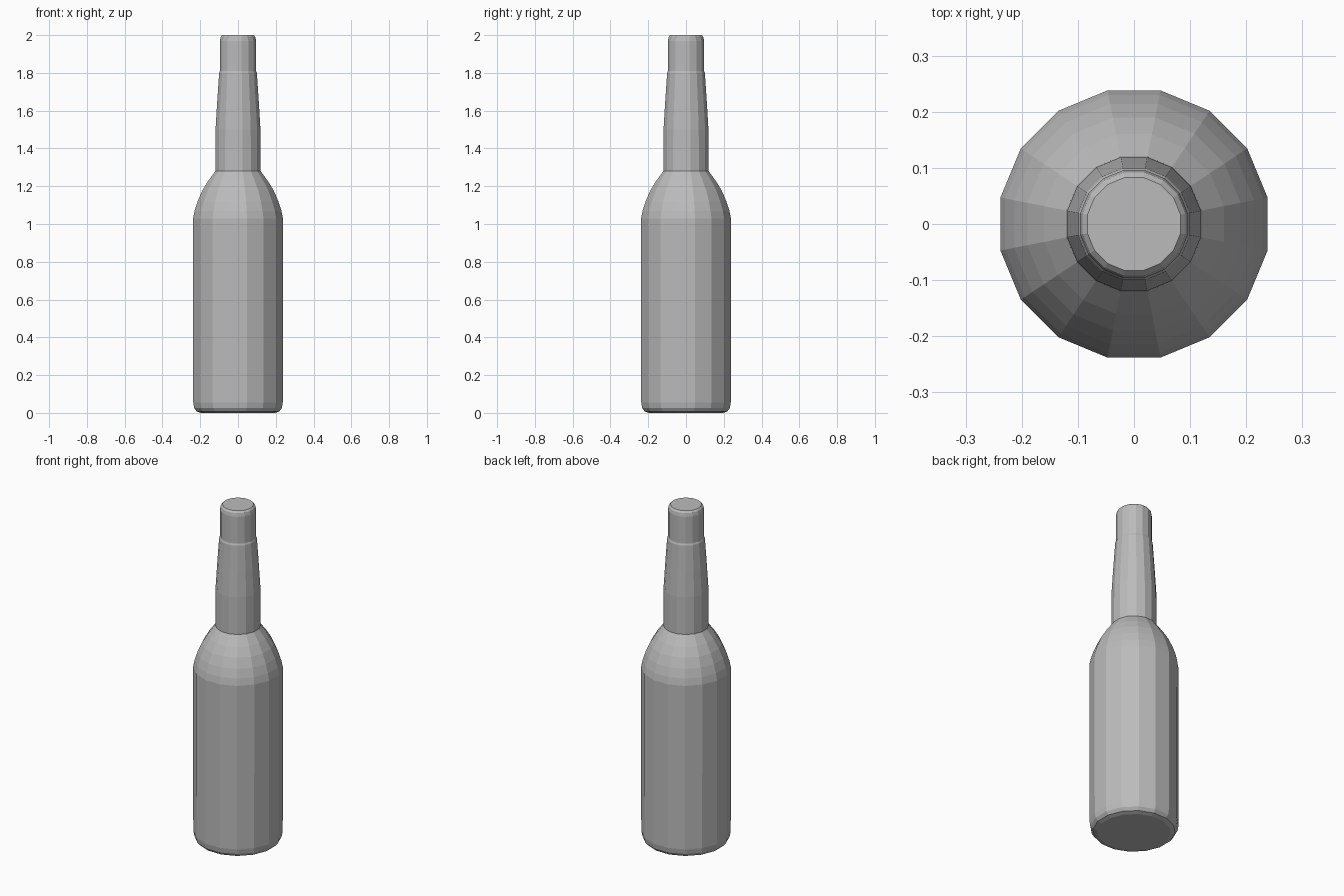
import bpy, bmesh, math

cube = bpy.data.objects.get("Cube")
if cube:
    bpy.data.objects.remove(cube)

SIDES = 16

# Single grey material
grey = bpy.data.materials.new("plain_grey")
grey.use_nodes = True
colour = (0.5, 0.5, 0.5, 1)
grey.diffuse_color = colour
grey.node_tree.nodes["Principled BSDF"].inputs["Base Color"].default_value = colour

# Outline from base to lip: (distance from axis to flat side, height)
profile = [
    (0.196, 0), (0.219, 0.008), (0.232, 0.026), (0.237, 0.055),    # rounded base
    (0.238, 1.03), (0.230, 1.07), (0.214, 1.12), (0.190, 1.175),   # shoulder
    (0.160, 1.225), (0.120, 1.28),                                 # neck root
    (0.119, 1.50), (0.110, 1.65), (0.100, 1.80),                   # tapering neck
    (0.096, 1.81), (0.096, 1.97), (0.092, 1.99), (0.083, 2.0),     # lip
]


def lathe(name, outline):
    """Spin an outline round the z axis and close both ends."""
    bm = bmesh.new()
    rings = []
    for radius, z in outline:
        r = radius / math.cos(math.pi / SIDES)
        angles = [2 * math.pi * (i + 0.5) / SIDES for i in range(SIDES)]
        rings.append([bm.verts.new((r * math.cos(a), r * math.sin(a), z)) for a in angles])
    for low, high in zip(rings, rings[1:]):
        for i in range(SIDES):
            j = (i + 1) % SIDES
            bm.faces.new((low[i], low[j], high[j], high[i]))
    bm.faces.new(rings[0][::-1])
    bm.faces.new(rings[-1])
    mesh = bpy.data.meshes.new(name)
    bm.to_mesh(mesh)
    bm.free()
    mesh.materials.append(grey)
    obj = bpy.data.objects.new(name, mesh)
    bpy.context.collection.objects.link(obj)
    return obj


# Closed bottle with flat facets
lathe("bottle", profile)
